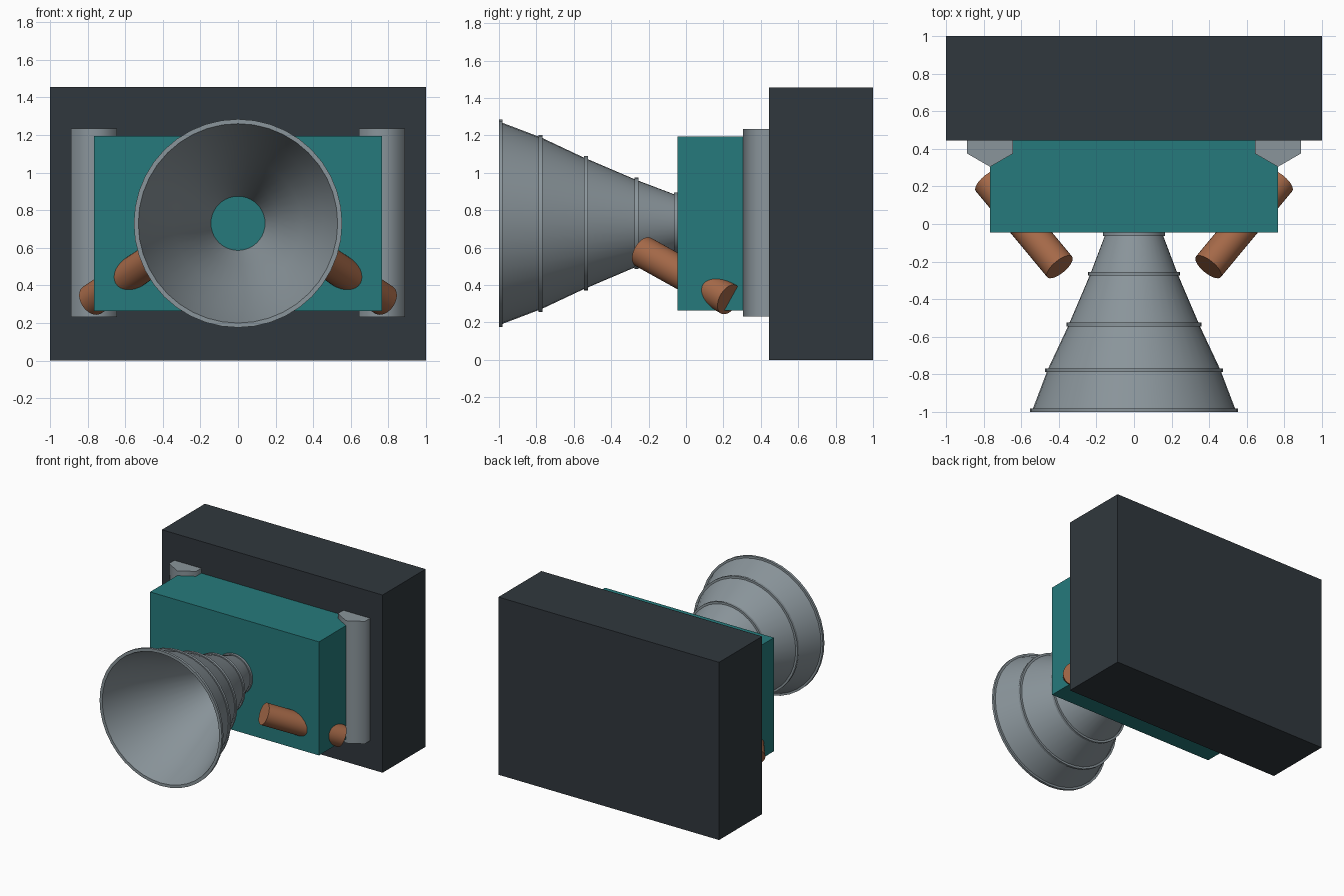
import bpy, bmesh, math
from mathutils import Vector, Matrix

cube = bpy.data.objects.get("Cube")
if cube:
    bpy.data.objects.remove(cube, do_unlink=True)


def material(name, rgb):
    m = bpy.data.materials.new(name)
    m.use_nodes = True
    m.diffuse_color = (*rgb, 1)
    m.node_tree.nodes["Principled BSDF"].inputs["Base Color"].default_value = (*rgb, 1)
    return m


SLATE = material("dark slate", (0.03, 0.039, 0.047))
TEAL = material("teal", (0.019, 0.195, 0.2))
GREY = material("steel grey", (0.255, 0.3, 0.327))
COPPER = material("copper", (0.376, 0.141, 0.065))


def finish(name, bm, mat, smooth_angle=None):
    bmesh.ops.recalc_face_normals(bm, faces=bm.faces)
    mesh = bpy.data.meshes.new(name)
    bm.to_mesh(mesh)
    bm.free()
    mesh.materials.append(mat)
    obj = bpy.data.objects.new(name, mesh)
    bpy.context.collection.objects.link(obj)
    if smooth_angle:
        bpy.ops.object.select_all(action='DESELECT')
        bpy.context.view_layer.objects.active = obj
        obj.select_set(True)
        bpy.ops.object.shade_smooth_by_angle(angle=math.radians(smooth_angle))
    return obj


def box(name, lo, hi, mat):
    lo, hi = Vector(lo), Vector(hi)
    bm = bmesh.new()
    bmesh.ops.create_cube(bm, size=1, matrix=Matrix.Translation((lo + hi) / 2)
                          @ Matrix.Diagonal((*(hi - lo), 1)))
    return finish(name, bm, mat)


def rod(name, start, end, radius, sides, mat, angle, turn=0):
    start, end = Vector(start), Vector(end)
    axis = end - start
    place = (Matrix.Translation((start + end) / 2)
             @ axis.to_track_quat('Z', 'Y').to_matrix().to_4x4()
             @ Matrix.Rotation(turn, 4, 'Z'))
    bm = bmesh.new()
    bmesh.ops.create_cone(bm, cap_ends=True, segments=sides, radius1=radius,
                          radius2=radius, depth=axis.length, matrix=place)
    return finish(name, bm, mat, angle)


# Mounting block and engine housing
box("mounting_block", (-1, 0.443, 0), (1, 1, 1.455), SLATE)
box("engine_housing", (-0.765, -0.045, 0.265), (0.765, 0.46, 1.195), TEAL)

# Hexagonal posts and slanted pipes, one on each side
for side, label in ((1, "left"), (-1, "right")):
    post = rod(label + "_post", (side * 0.765, 0.445, 0.232),
               (side * 0.765, 0.445, 1.235), 0.141, 6, GREY, 65)
    # A corner of the hexagon must face forward
    if max(abs(v.co.x - side * 0.765) for v in post.data.vertices) > 0.13:
        turn = Matrix.Rotation(math.pi / 6, 4, 'Z')
        centre = Matrix.Translation((side * 0.765, 0.445, 0))
        post.data.transform(centre @ turn @ centre.inverted())
    rod(label + "_pipe", (side * 0.395, -0.228, 0.577),
        (side * 0.775, 0.229, 0.323), 0.086, 32, COPPER, 40)

# Nozzle bell: stations (y, radius), each carrying a raised hoop
stations = [(-0.055, 0.152), (-0.265, 0.232), (-0.535, 0.347),
            (-0.778, 0.46), (-0.99, 0.541)]
HOOP_W, HOOP_H, WALL = 0.01, 0.013, 0.008
profile = []
for y, r in stations:
    profile += [(y + HOOP_W, r - 0.004), (y + HOOP_W, r + HOOP_H),
                (y - HOOP_W, r + HOOP_H)]
    if y != stations[-1][0]:
        profile.append((y - HOOP_W, r + 0.004))
profile += [(-1, 0.53), (-0.778, 0.46 - WALL), (-0.535, 0.347 - WALL),
            (-0.265, 0.232 - WALL), (-0.045, 0.152 - WALL)]

bm = bmesh.new()
SIDES = 40
rings = []
for i in range(SIDES):
    a = math.tau * i / SIDES
    rings.append([bm.verts.new((r * math.cos(a), y, 0.73 + r * math.sin(a)))
                  for y, r in profile])
for i in range(SIDES):
    a, b = rings[i], rings[(i + 1) % SIDES]
    for j in range(len(profile)):
        k = (j + 1) % len(profile)
        bm.faces.new((a[j], a[k], b[k], b[j]))
finish("nozzle_bell", bm, GREY, 35)
